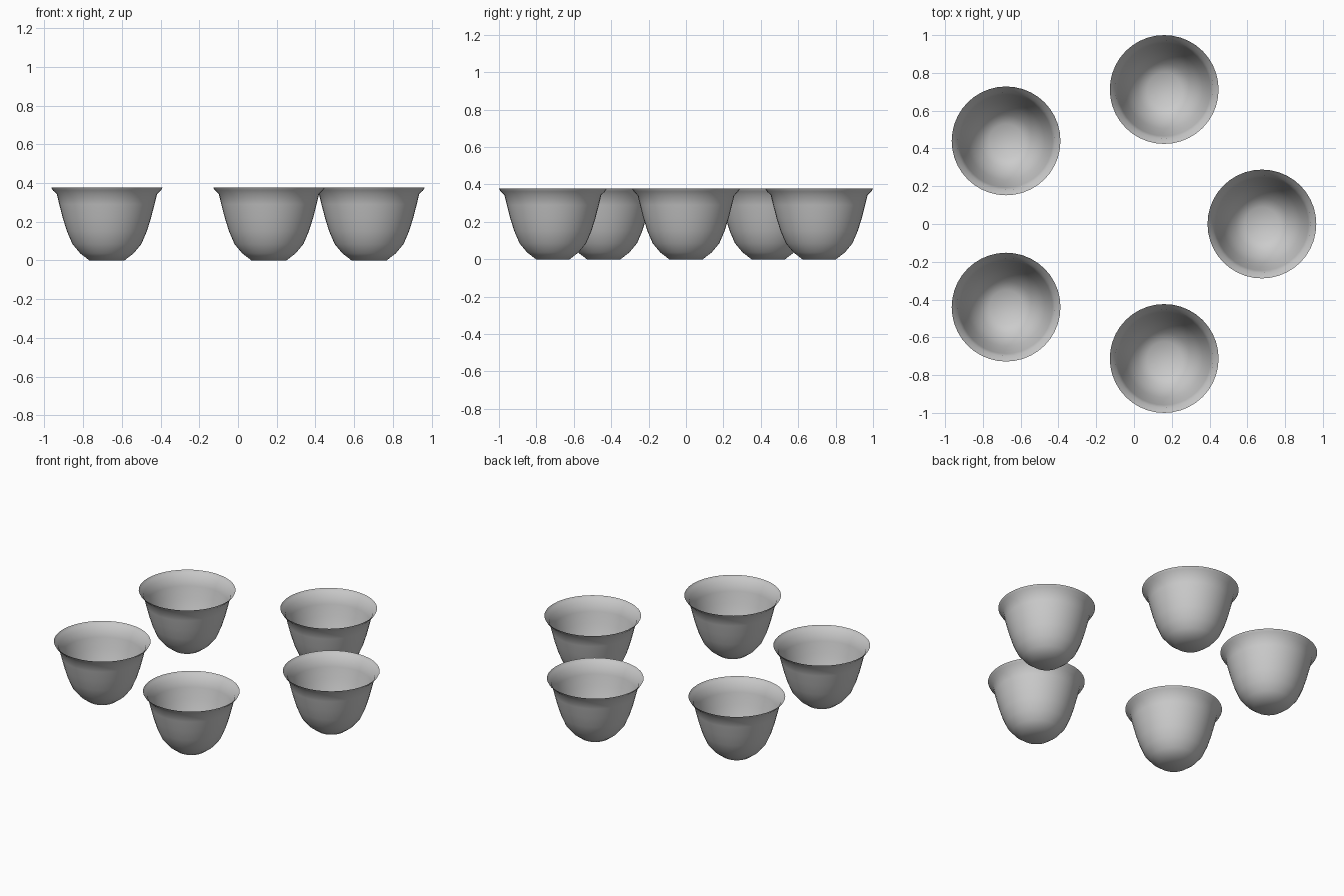
import bpy, bmesh, math

if "Cube" in bpy.data.objects:
    bpy.data.objects.remove(bpy.data.objects["Cube"])

SIDES = 40
CUP_R = 0.288
RING_R = (1 - CUP_R) / math.sin(math.radians(72))
SHIFT = RING_R * (1 - math.cos(math.radians(36))) / 2

# Thin bowl profile (radius, height), from base to flared lip
PROFILE = [(0.09, 0.0), (0.138, 0.037), (0.178, 0.085), (0.206, 0.15),
           (0.228, 0.22), (0.246, 0.29), (0.259, 0.343), (0.279, 0.362),
           (0.288, 0.377)]


def make_cup_mesh():
    bm = bmesh.new()
    rings = []
    for r, z in PROFILE:
        rings.append([bm.verts.new((r * math.cos(2 * math.pi * i / SIDES),
                                    r * math.sin(2 * math.pi * i / SIDES), z))
                      for i in range(SIDES)])
    for low, high in zip(rings, rings[1:]):
        for i in range(SIDES):
            j = (i + 1) % SIDES
            bm.faces.new((low[i], low[j], high[j], high[i]))
    # Closed base
    bm.faces.new(rings[0][::-1])
    for f in bm.faces:
        f.smooth = True
    mesh = bpy.data.meshes.new("cup")
    bm.to_mesh(mesh)
    bm.free()
    return mesh


# Five cups in a ring
cup_mesh = make_cup_mesh()
for k in range(5):
    a = math.radians(72 * k)
    cup = bpy.data.objects.new(f"cup_{k + 1}", cup_mesh)
    cup.location = (RING_R * math.cos(a) - SHIFT, RING_R * math.sin(a), 0)
    bpy.context.collection.objects.link(cup)
